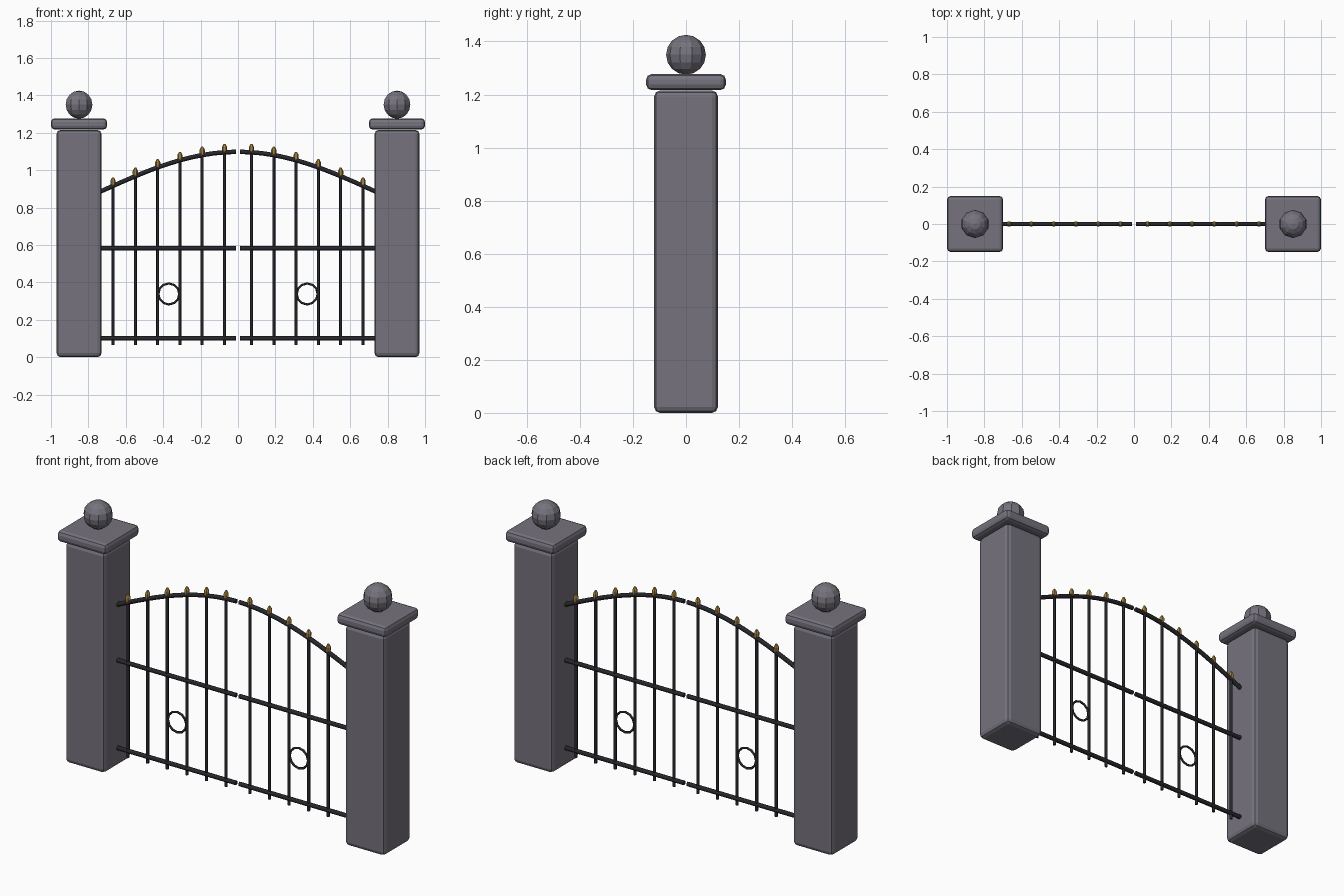
import bpy, bmesh, math
from mathutils import Matrix, Vector

cube = bpy.data.objects.get("Cube")
if cube:
    bpy.data.objects.remove(cube, do_unlink=True)


def material(name, color):
    m = bpy.data.materials.new(name)
    m.use_nodes = True
    m.diffuse_color = (*color, 1)
    m.node_tree.nodes["Principled BSDF"].inputs["Base Color"].default_value = (*color, 1)
    return m


STONE = material("grey stone", (0.18, 0.17, 0.205))
IRON = material("black iron", (0.02, 0.02, 0.025))
GOLD = material("old gold", (0.38, 0.23, 0.05))


def add_object(name, bm, mat):
    bmesh.ops.recalc_face_normals(bm, faces=bm.faces)
    mesh = bpy.data.meshes.new(name)
    bm.to_mesh(mesh)
    bm.free()
    mesh.materials.append(mat)
    obj = bpy.data.objects.new(name, mesh)
    bpy.context.collection.objects.link(obj)
    return obj


def block(name, x, width, z0, z1, bevel):
    """Square stone block with rounded edges."""
    bm = bmesh.new()
    bmesh.ops.create_cube(bm, size=1)
    bmesh.ops.scale(bm, vec=(width, width, z1 - z0), verts=bm.verts)
    bmesh.ops.translate(bm, vec=(x, 0, (z0 + z1) / 2), verts=bm.verts)
    obj = add_object(name, bm, STONE)
    mod = obj.modifiers.new("Rounded edges", 'BEVEL')
    mod.width = bevel
    mod.segments = 2
    return obj


def tube(name, points, radius, closed=False):
    """Round iron bar along a path."""
    curve = bpy.data.curves.new(name, 'CURVE')
    curve.dimensions = '3D'
    curve.bevel_depth = radius
    curve.bevel_resolution = 2
    curve.use_fill_caps = True
    spline = curve.splines.new('POLY')
    spline.points.add(len(points) - 1)
    for p, co in zip(spline.points, points):
        p.co = (*co, 1)
    spline.use_cyclic_u = closed
    curve.materials.append(IRON)
    obj = bpy.data.objects.new(name, curve)
    bpy.context.collection.objects.link(obj)
    return obj


def finial(name, x, z):
    """Small six-sided bud."""
    bm = bmesh.new()
    rings = []
    for r, h in ((0.008, -0.027), (0.014, -0.008), (0.014, 0.01), (0.005, 0.027)):
        ring = [bm.verts.new((x + r * math.cos(k * math.tau / 6),
                              r * math.sin(k * math.tau / 6), z + h)) for k in range(6)]
        if rings:
            for k in range(6):
                n = (k + 1) % 6
                bm.faces.new((rings[-1][k], rings[-1][n], ring[n], ring[k]))
        rings.append(ring)
    bm.faces.new(rings[0])
    bm.faces.new(rings[-1])
    add_object(name, bm, GOLD)


def arch(x):
    """Height of the curved top rail."""
    return 0.888 + 0.21 * math.cos(math.pi / 2 * abs(x) / 0.73)


INNER, OUTER = 0.01, 0.735
for side, s in (("left", 1), ("right", -1)):
    # Stone pillar, cap and ball
    block(f"{side}_pillar", s * 0.85, 0.24, 0, 1.215, 0.022)
    block(f"{side}_cap", s * 0.85, 0.30, 1.217, 1.277, 0.02)
    bm = bmesh.new()
    bmesh.ops.create_uvsphere(bm, u_segments=10, v_segments=8, radius=0.075,
                              matrix=Matrix.Translation((s * 0.85, 0, 1.35)))
    add_object(f"{side}_ball", bm, STONE)

    # Horizontal rails and arched top rail
    for label, z in (("bottom", 0.1), ("middle", 0.582)):
        tube(f"{side}_{label}_rail", [(s * INNER, 0, z), (s * OUTER, 0, z)], 0.012)
    xs = [INNER + (OUTER - INNER) * i / 12 for i in range(13)]
    tube(f"{side}_arched_rail", [(s * x, 0, arch(x)) for x in xs], 0.012)

    # Upright bars with finials
    for i in range(6):
        x = 0.072 + 0.1192 * i
        tube(f"{side}_bar_{i + 1}", [(s * x, 0, 0.065), (s * x, 0, arch(x))], 0.008)
        finial(f"{side}_finial_{i + 1}", s * x, arch(x) + 0.018)

    # Decorative ring
    angles = [k * math.tau / 12 for k in range(12)]
    tube(f"{side}_ring", [(s * 0.37 + 0.056 * math.cos(a), 0, 0.338 + 0.056 * math.sin(a))
                          for a in angles], 0.006, closed=True)
